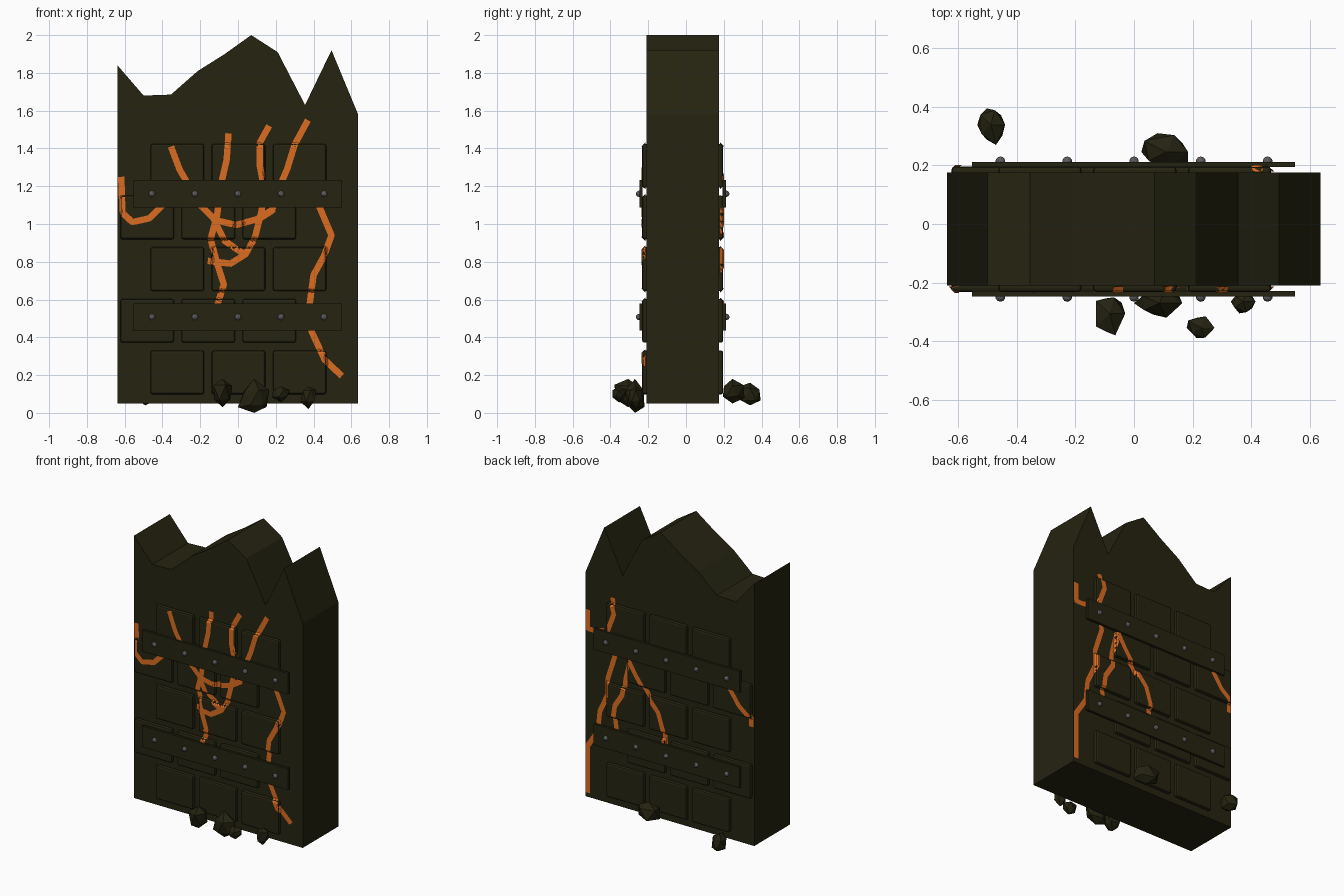
import bpy, bmesh, random
from mathutils import Vector

random.seed(4)
cube = bpy.data.objects.get("Cube")
if cube:
    bpy.data.objects.remove(cube, do_unlink=True)

MID_Y, HALF = -0.0175, 0.1925      # wall centre plane and half thickness
BRICK_H, BEVEL = 0.022, 0.012      # how far bricks stand out, and their bevel


def material(name, rgb, rough=0.8):
    m = bpy.data.materials.new(name)
    m.use_nodes = True
    m.diffuse_color = (*rgb, 1)
    bsdf = m.node_tree.nodes["Principled BSDF"]
    bsdf.inputs["Base Color"].default_value = (*rgb, 1)
    bsdf.inputs["Roughness"].default_value = rough
    return m


STONE = material("dark_olive_stone", (0.018, 0.017, 0.0055))
METAL = material("grey_metal", (0.12, 0.12, 0.12))
GLOW = material("glowing_orange", (0.72, 0.15, 0.015))


def finish(name, bm, mat, fix=True):
    if fix:
        bmesh.ops.recalc_face_normals(bm, faces=bm.faces)
    mesh = bpy.data.meshes.new(name)
    bm.to_mesh(mesh)
    bm.free()
    mesh.materials.append(mat)
    obj = bpy.data.objects.new(name, mesh)
    bpy.context.collection.objects.link(obj)
    return obj


def box(name, lo, hi, mat, bevel=0):
    bm = bmesh.new()
    bmesh.ops.create_cube(bm, size=1)
    lo, hi = Vector(lo), Vector(hi)
    for v in bm.verts:
        v.co = (lo + hi) / 2 + v.co * (hi - lo)
    if bevel:
        bmesh.ops.bevel(bm, geom=bm.edges[:], offset=bevel, segments=2,
                        profile=0.5, affect='EDGES')
    return finish(name, bm, mat)


# Broken wall slab: jagged outline pushed through the thickness
outline = [(-0.638, 0.05), (-0.638, 1.84), (-0.5, 1.68), (-0.355, 1.685),
           (-0.213, 1.81), (-0.07, 1.9), (0.07, 2.0), (0.21, 1.91),
           (0.355, 1.63), (0.495, 1.92), (0.636, 1.58), (0.636, 0.05)]
bm = bmesh.new()
face = bm.faces.new([bm.verts.new((x, MID_Y - HALF, z)) for x, z in outline])
side = bmesh.ops.extrude_face_region(bm, geom=[face])["geom"]
bmesh.ops.translate(bm, vec=(0, 2 * HALF, 0),
                    verts=[g for g in side if isinstance(g, bmesh.types.BMVert)])
finish("wall", bm, STONE)

# Brick layout shared by both sides, alternate rows shifted
bricks = []
for row in range(5):
    z = 0.098 + row * 0.2735
    for col in range(3):
        x = (-0.463 if row % 2 == 0 else -0.623) + col * 0.3235
        bricks.append((x, z, x + 0.284, z + 0.232))


def relief(x, z):
    """Height of the stone surface above the wall face."""
    h = 0
    for x0, z0, x1, z1 in bricks:
        d = min(x - x0, x1 - x, z - z0, z1 - z)
        if d > 0:
            h = max(h, min(BRICK_H, BRICK_H - BEVEL + d))
    return h


def crack(name, sign, points, width=0.034):
    """Thin glowing ribbon that hugs the wall and bricks."""
    pts = [Vector(p) for p in points]
    samples = []
    for i, (a, b) in enumerate(zip(pts, pts[1:])):
        n = max(2, int((b - a).length / 0.008))
        samples += [a.lerp(b, k / n) for k in range(n)]
    samples.append(pts[-1])
    bm = bmesh.new()
    rows = []
    for i, p in enumerate(samples):
        t = samples[min(i + 2, len(samples) - 1)] - samples[max(i - 2, 0)]
        nrm = Vector((-t.y, t.x)).normalized()
        row = []
        for k in (-0.5, -0.25, 0, 0.25, 0.5):
            q = p + nrm * width * k
            x = max(-0.636, min(0.634, q.x))
            y = MID_Y + sign * (HALF + relief(x, q.y) + 0.004)
            row.append(bm.verts.new((x, y, q.y)))
        rows.append(row)
    for r, s in zip(rows, rows[1:]):
        for k in range(4):
            bm.faces.new((r[k], r[k + 1], s[k + 1], s[k]))
    bm.normal_update()
    if sum(f.normal.y for f in bm.faces) * sign < 0:
        bmesh.ops.reverse_faces(bm, faces=bm.faces[:])
    finish(name, bm, GLOW, fix=False)


def layer(sign, near, far):
    return sorted((MID_Y + sign * near, MID_Y + sign * far))


# Bricks, straps and rivets on both faces
for label, sign in (("front", -1), ("back", 1)):
    for i, (x0, z0, x1, z1) in enumerate(bricks):
        y0, y1 = layer(sign, HALF - 0.04, HALF + BRICK_H)
        box(f"{label}_brick_{i + 1}", (x0, y0, z0), (x1, y1, z1), STONE, BEVEL)
    for level, z in (("lower", 0.508), ("upper", 1.16)):
        y0, y1 = layer(sign, 0.2115, 0.2295)
        box(f"{label}_{level}_strap", (-0.553, y0, z - 0.072),
            (0.55, y1, z + 0.072), STONE)
        bm = bmesh.new()
        for k in range(-2, 3):
            new = bmesh.ops.create_icosphere(bm, subdivisions=2, radius=0.017)
            bmesh.ops.translate(bm, verts=new["verts"],
                                vec=(k * 0.228, MID_Y + sign * 0.231, z))
        finish(f"{label}_{level}_rivets", bm, METAL)

# Glowing cracks, as (x, z) paths
front_cracks = [
    [(-0.355, 1.41), (-0.31, 1.29), (-0.2, 1.1), (-0.12, 1.02), (-0.01, 0.995),
     (0.1, 1.025), (0.19, 1.08)],
    [(-0.05, 1.48), (-0.06, 1.34), (-0.09, 1.21), (-0.11, 1.05), (-0.145, 0.92),
     (-0.11, 0.79), (-0.075, 0.68), (-0.11, 0.57)],
    [(0.165, 1.52), (0.115, 1.43), (0.115, 1.31), (0.14, 1.18), (0.125, 1.07),
     (0.09, 0.93), (0.04, 0.84), (-0.04, 0.79), (-0.16, 0.805)],
    [(0.37, 1.55), (0.3, 1.42), (0.26, 1.29), (0.2, 1.15), (0.18, 1.07), (0.1, 1.02)],
    [(-0.13, 1.03), (-0.07, 0.91), (0.04, 0.835)],
    [(0.41, 1.14), (0.495, 0.94), (0.455, 0.83), (0.4, 0.73), (0.38, 0.58),
     (0.39, 0.43), (0.46, 0.28), (0.55, 0.195)],
    [(-0.618, 1.25), (-0.612, 1.06), (-0.56, 1.01), (-0.47, 1.03), (-0.4, 1.1)],
]
back_cracks = [
    [(0.43, 1.46), (0.405, 1.36), (0.45, 1.24), (0.41, 1.07), (0.465, 0.9),
     (0.465, 0.79), (0.525, 0.66), (0.54, 0.52), (0.617, 0.4), (0.617, 0.08)],
    [(0.617, 1.33), (0.617, 1.2), (0.56, 1.2), (0.49, 1.22)],
    [(0.29, 1.09), (0.33, 0.93), (0.34, 0.83), (0.397, 0.74), (0.41, 0.65), (0.397, 0.56)],
    [(0.3, 1.09), (0.24, 0.99), (0.155, 0.875), (0.07, 0.78), (0.035, 0.67), (0.027, 0.56)],
    [(-0.47, 1.09), (-0.54, 0.99), (-0.617, 0.93), (-0.617, 0.86)],
]
for i, path in enumerate(front_cracks):
    crack(f"front_crack_{i + 1}", -1, path)
for i, path in enumerate(back_cracks):
    crack(f"back_crack_{i + 1}", 1, path)

# Loose rubble: jittered low-poly rocks fitted to their extents
rocks = [((-0.13, -0.38, 0.03), (-0.03, -0.25, 0.18)),
         ((0.0, -0.32, 0.0), (0.165, -0.22, 0.18)),
         ((0.18, -0.39, 0.055), (0.275, -0.315, 0.14)),
         ((0.33, -0.305, 0.02), (0.415, -0.23, 0.14)),
         ((-0.535, 0.27, 0.04), (-0.44, 0.395, 0.16)),
         ((0.025, 0.195, 0.05), (0.185, 0.31, 0.18))]
for i, (lo, hi) in enumerate(rocks):
    bm = bmesh.new()
    bmesh.ops.create_icosphere(bm, subdivisions=1, radius=1)
    for v in bm.verts:
        v.co *= random.uniform(0.75, 1.15)
    for a in range(3):
        low = min(v.co[a] for v in bm.verts)
        span = max(v.co[a] for v in bm.verts) - low
        for v in bm.verts:
            v.co[a] = lo[a] + (v.co[a] - low) / span * (hi[a] - lo[a])
    finish(f"rubble_rock_{i + 1}", bm, STONE)
